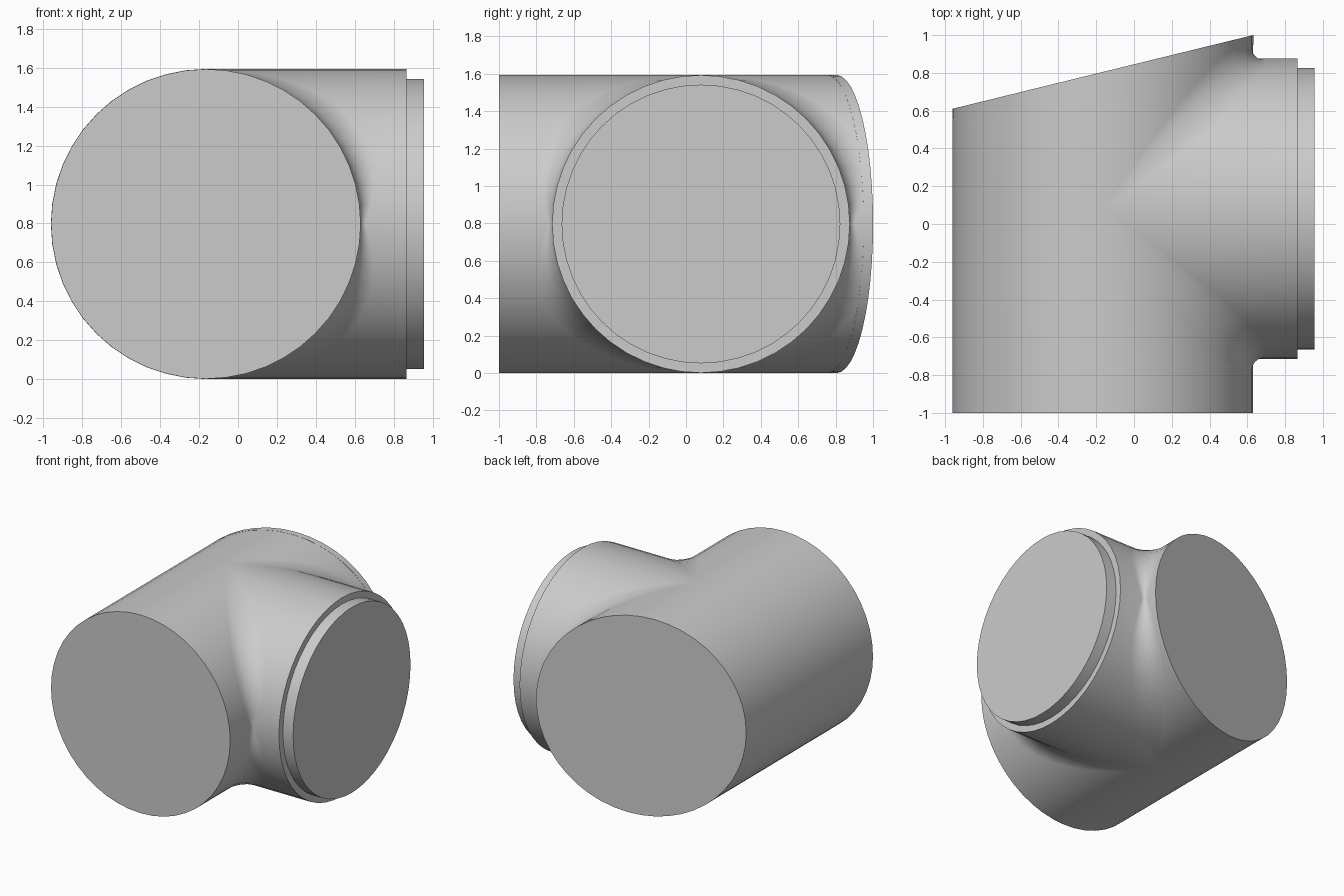
import bpy, bmesh
from math import cos, sin, pi, radians

cube = bpy.data.objects.get("Cube")
if cube:
    bpy.data.objects.remove(cube, do_unlink=True)

SEGMENTS = 48
ARC_STEPS = 10
RADIUS = 0.796
AXIS_X, AXIS_Y, AXIS_Z = -0.165, 0.08, 0.797
ANGLES = [2 * pi * i / SEGMENTS for i in range(SEGMENTS)]

grey = bpy.data.materials.new("plain grey")
grey.use_nodes = True
colour = (0.6, 0.6, 0.6, 1)
grey.diffuse_color = colour
grey.node_tree.nodes["Principled BSDF"].inputs["Base Color"].default_value = colour


def loft(name, rings, cap_start=True):
    """Skin a list of rings of points and cap the ends."""
    bm = bmesh.new()
    loops = [[bm.verts.new(p) for p in ring] for ring in rings]
    for a, b in zip(loops, loops[1:]):
        for i in range(SEGMENTS):
            j = (i + 1) % SEGMENTS
            bm.faces.new((a[i], a[j], b[j], b[i]))
    if cap_start:
        bm.faces.new(loops[0])
    bm.faces.new(loops[-1])
    bmesh.ops.remove_doubles(bm, verts=bm.verts, dist=0.0001)
    bmesh.ops.recalc_face_normals(bm, faces=bm.faces)
    mesh = bpy.data.meshes.new(name)
    bm.to_mesh(mesh)
    bm.free()
    mesh.materials.append(grey)
    ob = bpy.data.objects.new(name, mesh)
    bpy.context.collection.objects.link(ob)
    bpy.ops.object.select_all(action='DESELECT')
    ob.select_set(True)
    bpy.context.view_layer.objects.active = ob
    bpy.ops.object.shade_smooth_by_angle(angle=radians(35))
    return ob


def main_ring(radius, y, slope=0.0):
    """Ring round the main pipe; slope tilts it across x."""
    return [(AXIS_X + radius * cos(t), y + slope * radius * cos(t),
             AXIS_Z + radius * sin(t)) for t in ANGLES]


def branch_ring(radius, x):
    return [(x, AXIS_Y + radius * cos(t), AXIS_Z + radius * sin(t)) for t in ANGLES]


def fillet_ring(a):
    """Ring of the blend between the pipes, at arc angle a in each level slice."""
    ring = []
    for t in ANGLES:
        side = 1 if cos(t) >= 0 else -1
        c, s = abs(cos(t)), abs(sin(t))
        half = RADIUS * c
        r = 0.025 * c + 0.3 * c * s
        ring.append((AXIS_X + half + r * (1 - cos(a)),
                     AXIS_Y + side * (half + r * (1 - sin(a))),
                     AXIS_Z + RADIUS * sin(t)))
    return ring


# Main pipe with a slanted back end
SLOPE = 0.245
END_Y = 0.805
loft("main_pipe", [main_ring(RADIUS, -1), main_ring(RADIUS, END_Y - 0.05, SLOPE)])

# Thin lip closing the slanted end
loft("slanted_end_lip", [main_ring(RADIUS + 0.001, END_Y - 0.05, SLOPE),
                         main_ring(RADIUS + 0.001, END_Y, SLOPE)])

# Side branch: blended saddle, sleeve, shoulder and narrower spigot
saddle = [fillet_ring(pi / 2 * k / ARC_STEPS) for k in range(ARC_STEPS + 1)]
loft("side_branch", saddle + [branch_ring(RADIUS, 0.865), branch_ring(0.745, 0.865),
                              branch_ring(0.745, 0.955)], cap_start=False)
